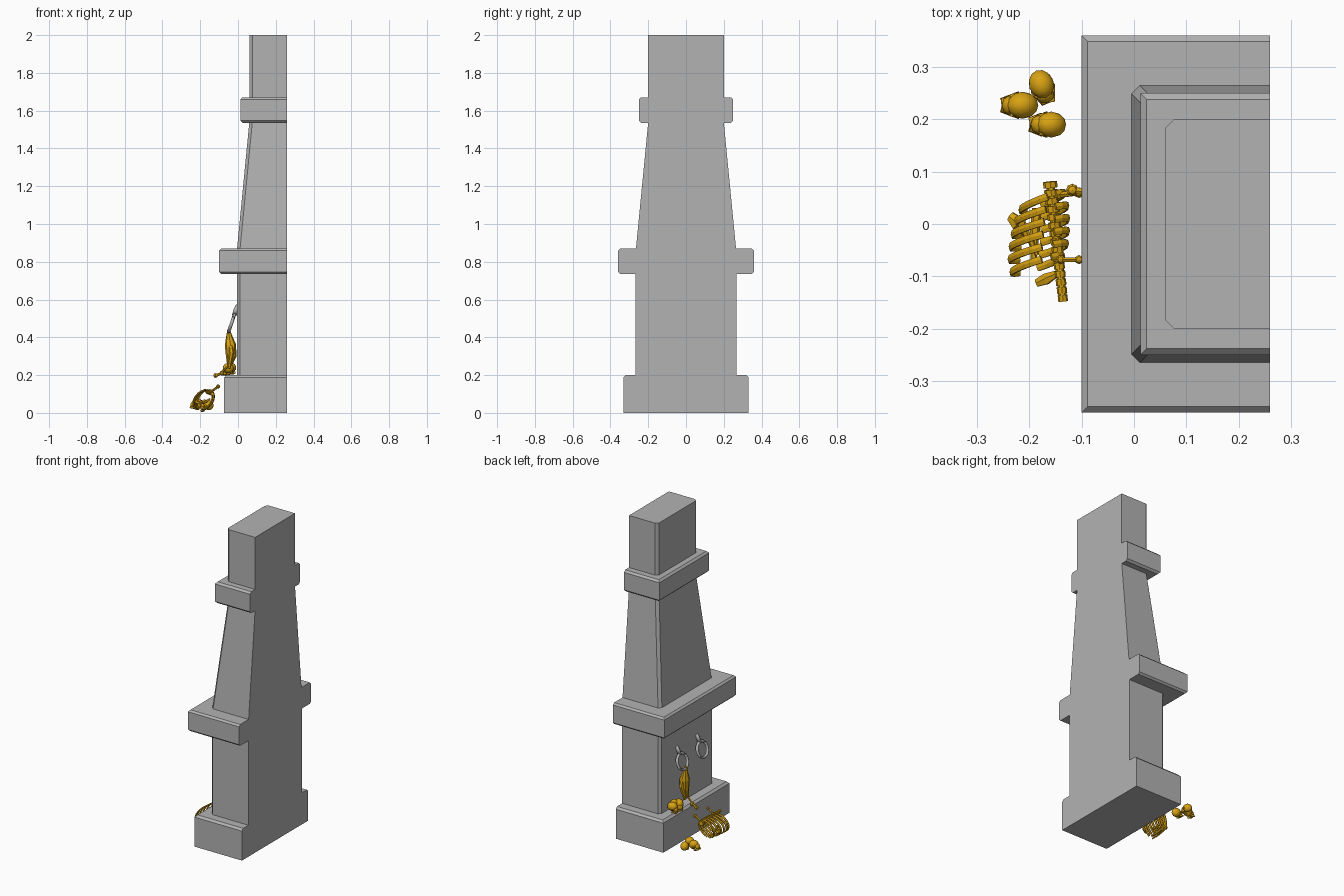
import bpy, bmesh
from math import sin, cos, pi, radians
from mathutils import Vector, Matrix

if "Cube" in bpy.data.objects:
    bpy.data.objects.remove(bpy.data.objects["Cube"])


def material(name, colour):
    m = bpy.data.materials.new(name)
    m.diffuse_color = (*colour, 1)
    m.use_nodes = True
    m.node_tree.nodes["Principled BSDF"].inputs["Base Color"].default_value = m.diffuse_color
    return m


gold = material("old_bone", (0.68, 0.36, 0.006))
stone = material("dark_stone", (0.45, 0.45, 0.45))
BACK = 0.26


def finish(bm, name, mat=gold, smooth=False):
    bmesh.ops.recalc_face_normals(bm, faces=bm.faces)
    me = bpy.data.meshes.new(name)
    bm.to_mesh(me)
    bm.free()
    ob = bpy.data.objects.new(name, me)
    bpy.context.collection.objects.link(ob)
    me.materials.append(mat)
    for p in me.polygons:
        p.use_smooth = smooth
    return ob


def skin(bm, rings, closed=False):
    """Bridge successive point rings with quads, capping the ends unless closed."""
    vr = [[bm.verts.new(p) for p in r] for r in rings]
    n = len(vr[0])
    for a, b in zip(vr, vr[1:] + (vr[:1] if closed else [])):
        for i in range(n):
            bm.faces.new((a[i], a[(i + 1) % n], b[(i + 1) % n], b[i]))
    if not closed:
        bm.faces.new(vr[0])
        bm.faces.new(vr[-1])


def block(name, levels, chamfer=0):
    """Half pillar section: levels are (z, front x, half width)."""
    bm, rings = bmesh.new(), []
    for z, x, h in levels:
        if chamfer:
            side = [(BACK, h), (x + chamfer, h), (x, h - chamfer)]
        else:
            side = [(BACK, h), (x, h)]
        outline = side + [(px, -py) for px, py in reversed(side)]
        rings.append([(px, py, z) for px, py in outline])
    skin(bm, rings)
    finish(bm, name, stone)


def band(name, z0, z1, x, h, c=0.012):
    block(name, [(z0, x + c, h - c), (z0 + c, x, h), (z1 - c, x, h), (z1, x + c, h - c)])


def tube(bm, pts, radii, sides=6, flat=1.0, closed=False):
    """Tube through pts; radii is one number or one per point."""
    pts = [Vector(p) for p in pts]
    n = len(pts)
    if not isinstance(radii, (list, tuple)):
        radii = [radii] * n
    rings = []
    for i, p in enumerate(pts):
        a = pts[i - 1] if closed or i else p
        b = pts[(i + 1) % n] if closed or i < n - 1 else p
        t = (b - a).normalized()
        ref = Vector((0, 1, 0)) if abs(t.y) < 0.8 else Vector((0, 0, 1))
        u = t.cross(ref).normalized()
        v = t.cross(u)
        rings.append([p + radii[i] * (u * cos(2 * pi * k / sides) * flat + v * sin(2 * pi * k / sides))
                      for k in range(sides)])
    skin(bm, rings, closed)


def ball(bm, c, r, scale=(1, 1, 1), rot=None, seg=12):
    m = Matrix.Translation(c) @ (rot or Matrix()) @ Matrix.Diagonal((*[r * s for s in scale], 1))
    bmesh.ops.create_uvsphere(bm, u_segments=seg, v_segments=seg * 2 // 3, radius=1, matrix=m)


# Stone pillar, stacked from the floor up
block("pillar_base", [(0, -0.073, 0.332), (0.187, -0.073, 0.332), (0.2, -0.06, 0.32)])
block("lower_shaft", [(0.2, -0.006, 0.268), (0.74, -0.006, 0.268)], 0.016)
band("middle_ledge", 0.735, 0.87, -0.1, 0.36, 0.011)
block("tapered_shaft", [(0.87, -0.005, 0.265), (1.54, 0.06, 0.2)], 0.016)
band("upper_ledge", 1.535, 1.67, 0.012, 0.25)
block("top_shaft", [(1.67, 0.06, 0.2), (2.0, 0.06, 0.2)], 0.016)

# Iron shackles hanging on the wall face: a flat cuff and a hanger
for name, y in (("left_shackle", 0.085), ("right_shackle", -0.115)):
    bm = bmesh.new()
    c, up = Vector((-0.034, y, 0.475)), Vector((0.32, 0, 0.95))
    tube(bm, [c + 0.048 * (Vector((0, cos(a), 0)) + up * sin(a))
              for a in [2 * pi * i / 20 for i in range(20)]], 0.009, 6, closed=True)
    tube(bm, [(-0.02, y + 0.005, 0.515), (-0.012, y + 0.01, 0.545), (0.0, y + 0.015, 0.568)], 0.012)
    finish(bm, name, stone, True)


def skull(name, centre, r, heading, tilt=0):
    """Cranium, face, cheeks and jaw; heading is the facing angle in degrees."""
    bm = bmesh.new()
    rot = Matrix.Rotation(radians(heading), 4, 'Z') @ Matrix.Rotation(radians(tilt), 4, 'Y')
    c = Vector(centre)
    at = lambda x, y, z: c + rot.to_3x3() @ (Vector((x, y, z)) * r)
    ball(bm, c, r, (1.1, 0.92, 0.95), rot)
    ball(bm, at(0.75, 0, -0.55), r * 0.6, (0.8, 1.1, 1.1), rot, 8)
    tube(bm, [at(0.1, -0.65, -1.0), at(0.95, -0.35, -1.2), at(0.95, 0.35, -1.2), at(0.1, 0.65, -1.0)], r * 0.22)
    for s in (-1, 1):
        tube(bm, [at(0.1, s * 0.8, -0.4), at(0.75, s * 0.6, -0.35)], r * 0.15)
    finish(bm, name, gold, True)


# Skull heaps on the floor and on the base step
skull("floor_skull_a", (-0.177, 0.267, 0.045), 0.026, -70, -25)
skull("floor_skull_b", (-0.213, 0.227, 0.05), 0.028, 180, -25)
skull("floor_skull_c", (-0.158, 0.19, 0.042), 0.027, 180, -35)
skull("step_skull_a", (-0.045, 0.2, 0.236), 0.028, 190, 0)
skull("step_skull_b", (-0.052, 0.145, 0.237), 0.028, 140, 0)
skull("step_skull_c", (-0.034, 0.168, 0.24), 0.026, 90, 0)

# Arm dangling out of the left shackle: core with two side bones
bm = bmesh.new()
tube(bm, [(-0.05, 0.075, 0.445), (-0.046, 0.074, 0.4), (-0.04, 0.07, 0.36), (-0.036, 0.067, 0.3),
          (-0.046, 0.064, 0.25)], [0.006, 0.018, 0.03, 0.028, 0.012], 8)
for s in (-1, 1):
    tube(bm, [(-0.044, 0.072 + s * 0.012, 0.39), (-0.034, 0.068 + s * 0.027, 0.32),
              (-0.048, 0.064 + s * 0.014, 0.235)], [0.008, 0.014, 0.008])
finish(bm, "hanging_arm")


def long_bone(name, a, b, r):
    bm = bmesh.new()
    a, b = Vector(a), Vector(b)
    tube(bm, [a, a.lerp(b, 0.2), a.lerp(b, 0.8), b], [r * 1.4, r, r, r * 1.4])
    for p in (a, b):
        ball(bm, p, r * 1.8, seg=8)
    finish(bm, name)


long_bone("step_bone_upper", (-0.05, 0.06, 0.25), (-0.085, 0.06, 0.215), 0.005)
long_bone("step_bone_lower", (-0.085, 0.06, 0.21), (-0.118, 0.065, 0.198), 0.007)
long_bone("leaning_bone", (-0.105, 0.06, 0.14), (-0.145, 0.055, 0.11), 0.006)
long_bone("rib_side_bone", (-0.105, -0.068, 0.14), (-0.14, -0.068, 0.115), 0.005)

# Rib cage on the floor: segmented spine, slanting flat rib loops, breastbone
bm = bmesh.new()
s0, s1 = Vector((-0.16, 0.075, 0.112)), Vector((-0.136, -0.142, 0.1))
steps = 15
tube(bm, [s0, s1], 0.008)
for i in range(steps):
    p = s0.lerp(s1, i / (steps - 1))
    d = (s1 - s0).normalized() * 0.006
    tube(bm, [p - d, p + d], 0.0135 - 0.0003 * i, 8)
finish(bm, "spine")

bm = bmesh.new()
for i, w in enumerate((0.038, 0.046, 0.05, 0.052, 0.052, 0.046)):
    y, cx = 0.055 - 0.024 * i, -0.157 - 0.002 * i
    for s in (-1, 1):
        tube(bm, [(cx + s * w * sin(a) - 0.018 * (1 - cos(a)), y - 0.012 * (1 - cos(a)) + s * 0.012 * sin(a),
                   0.068 + 0.055 * cos(a)) for a in [0.2 + 2.55 * k / 8 for k in range(9)]], 0.008, 6, 0.5)
finish(bm, "ribs")

bm = bmesh.new()
tube(bm, [(-0.185, 0.03, 0.015), (-0.19, -0.02, 0.013), (-0.192, -0.07, 0.014)], [0.01, 0.009, 0.006])
finish(bm, "breastbone")

# Shoulder blade and hip fragments beside the rib cage
bm = bmesh.new()
tube(bm, [(-0.236, 0.015, 0.045), (-0.22, -0.0, 0.055), (-0.198, -0.03, 0.055), (-0.185, -0.06, 0.055)],
     [0.01, 0.016, 0.011, 0.007], 6, 0.6)
finish(bm, "shoulder_blade")
bm = bmesh.new()
tube(bm, [(-0.186, -0.113, 0.05), (-0.168, -0.105, 0.06), (-0.148, -0.095, 0.075)], [0.008, 0.012, 0.007], 6, 0.6)
finish(bm, "hip_fragment")
